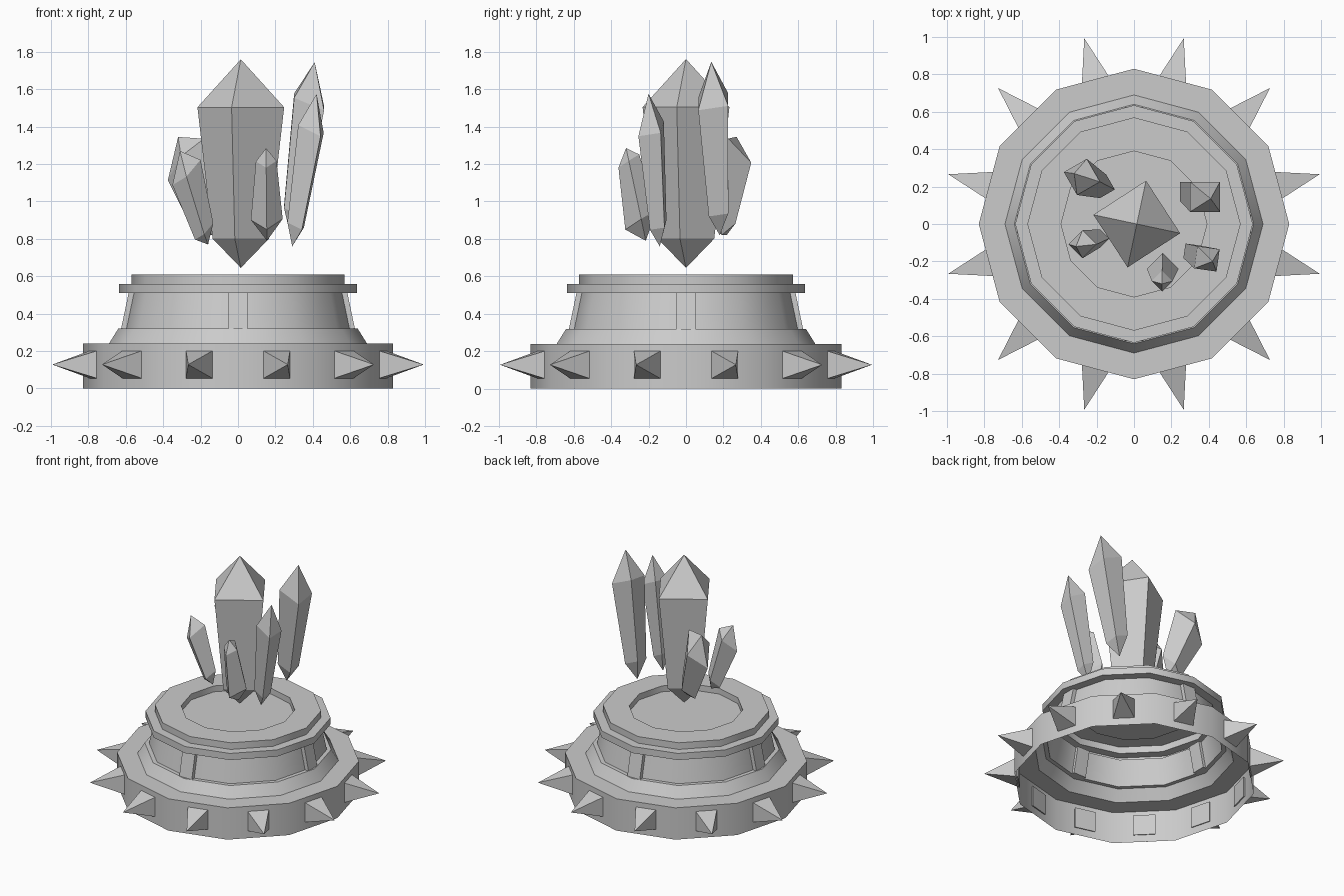
import bpy, bmesh
from math import cos, sin, pi, radians
from mathutils import Vector, Matrix

cube = bpy.data.objects.get("Cube")
if cube:
    bpy.data.objects.remove(cube, do_unlink=True)

grey = bpy.data.materials.new("stone grey")
grey.use_nodes = True
colour = (0.6, 0.6, 0.6, 1)
grey.diffuse_color = colour
grey.node_tree.nodes["Principled BSDF"].inputs["Base Color"].default_value = colour


def finish(name, bm, smooth=False):
    bmesh.ops.recalc_face_normals(bm, faces=bm.faces)
    mesh = bpy.data.meshes.new(name)
    bm.to_mesh(mesh)
    bm.free()
    mesh.materials.append(grey)
    obj = bpy.data.objects.new(name, mesh)
    bpy.context.collection.objects.link(obj)
    if smooth:
        bpy.ops.object.select_all(action='DESELECT')
        obj.select_set(True)
        bpy.context.view_layer.objects.active = obj
        bpy.ops.object.shade_smooth_by_angle(angle=radians(32))
    return obj


def ring(bm, r, z, sides=12):
    return [bm.verts.new((r * cos(2 * pi * i / sides), r * sin(2 * pi * i / sides), z))
            for i in range(sides)]


def bridge(bm, a, b):
    n = len(a)
    for i in range(n):
        bm.faces.new((a[i], a[(i + 1) % n], b[(i + 1) % n], b[i]))


def lathe(name, profile, cap=False):
    bm = bmesh.new()
    loops = [ring(bm, r, z) for r, z in profile]
    for a, b in zip(loops, loops[1:]):
        bridge(bm, a, b)
    if cap:
        bm.faces.new(loops[-1])
    return finish(name, bm, smooth=True)


# Hollow twelve-sided pedestal, open underneath
lathe("pedestal", [(0.83, 0), (0.83, 0.24), (0.69, 0.24), (0.64, 0.32), (0.61, 0.32),
                   (0.57, 0.51), (0.635, 0.51), (0.635, 0.56), (0.57, 0.56),
                   (0.57, 0.61), (0.39, 0.61), (0.39, 0.565)], cap=True)

# Four slanted pillars on the neck
for k in range(4):
    bm = bmesh.new()
    loops = []
    for z, outer in ((0.32, 0.625), (0.51, 0.585)):
        loops.append([bm.verts.new((x, y, z)) for x, y in
                      ((outer, -0.052), (outer, 0.052), (outer - 0.05, 0.052), (outer - 0.05, -0.052))])
    bridge(bm, *loops)
    for loop in loops:
        bm.faces.new(loop)
    bm.transform(Matrix.Rotation(k * pi / 2, 4, 'Z'))
    finish(f"neck_pillar_{k + 1}", bm)

# Twelve pyramid spikes, one on each side of the base
for k in range(12):
    bm = bmesh.new()
    h = 0.077
    base = [bm.verts.new((0.79, y, 0.128 + z)) for y, z in ((-h, -h), (h, -h), (h, h), (-h, h))]
    tip = bm.verts.new((1.028, 0, 0.128))
    bm.faces.new(base)
    for i in range(4):
        bm.faces.new((base[i], base[(i + 1) % 4], tip))
    bm.transform(Matrix.Rotation(radians(15 + 30 * k), 4, 'Z'))
    finish(f"spike_{k + 1}", bm)


def crystal(name, narrow, wide, radius, turn):
    """Four-sided crystal; its larger ring lies near the wide end."""
    a, b = Vector(narrow), Vector(wide)
    axis = b - a
    lean = 3 * axis.xy / axis.z
    bm = bmesh.new()
    loops = []
    for t, r in ((0.14, radius * 0.65), (0.77, radius)):
        loop = []
        for i in range(4):
            w = radians(turn + 90 * i)
            off = Vector((r * cos(w), r * sin(w)))
            loop.append(bm.verts.new(a + axis * t + Vector((*off, -lean.dot(off)))))
        loops.append(loop)
    bridge(bm, *loops)
    for loop, end in zip(loops, (a, b)):
        v = bm.verts.new(end)
        for i in range(4):
            bm.faces.new((loop[i], loop[(i + 1) % 4], v))
    finish(name, bm)


# Floating crystal cluster
crystal("centre_crystal", (0.015, 0, 0.645), (0.015, 0, 1.76), 0.237, -12)
crystal("tall_left_crystal", (0.28, 0.18, 0.82), (0.41, 0.135, 1.745), 0.113, 45)
crystal("front_left_crystal", (0.29, -0.14, 0.76), (0.42, -0.2, 1.575), 0.085, 37)
crystal("front_crystal", (0.15, -0.32, 1.285), (0.155, -0.215, 0.79), 0.085, 0)
crystal("front_right_crystal", (-0.16, -0.07, 0.77), (-0.31, -0.12, 1.27), 0.075, 0)
crystal("back_right_crystal", (-0.14, 0.19, 0.82), (-0.32, 0.27, 1.345), 0.1, 75)
